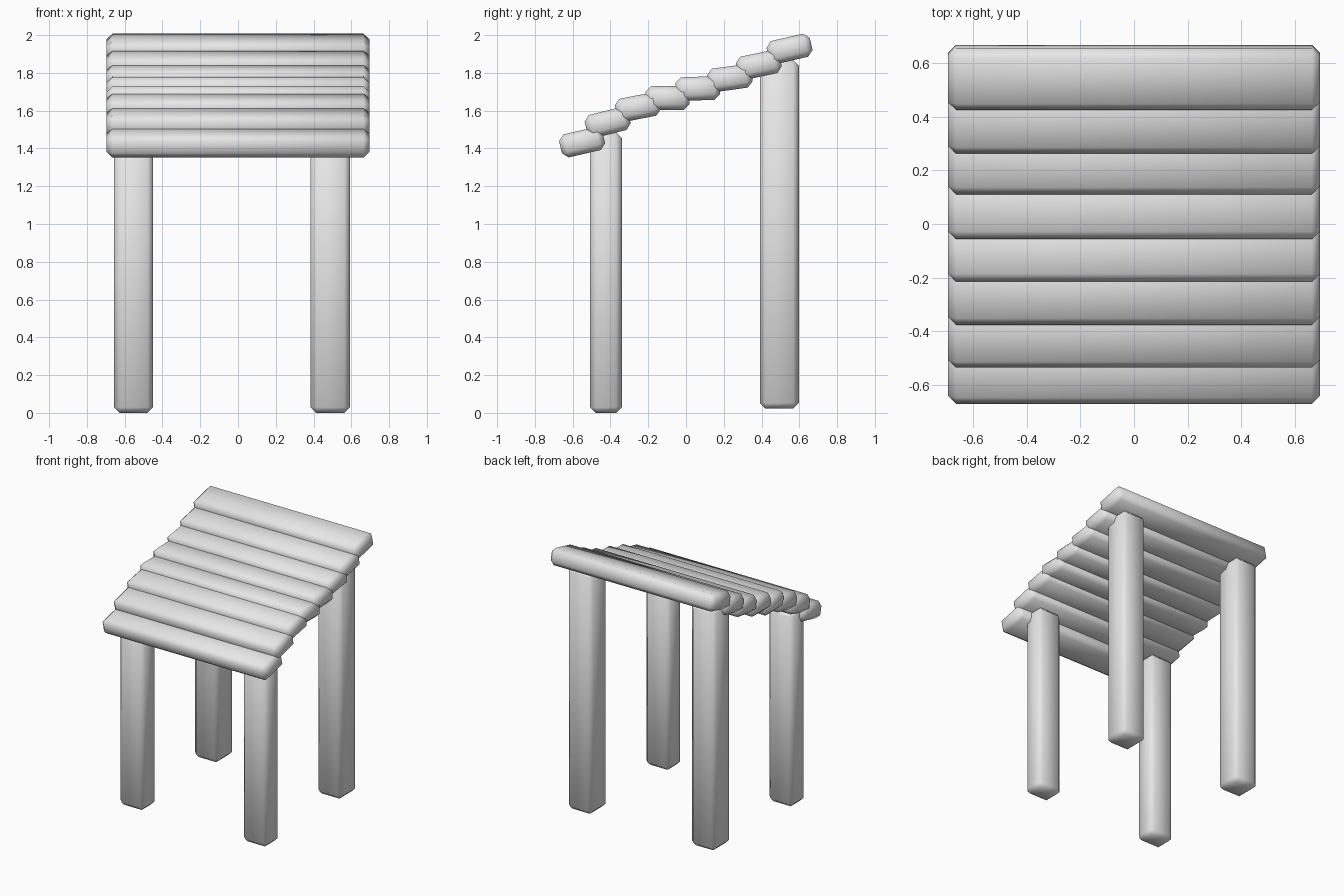
import bpy
import math

cube = bpy.data.objects.get("Cube")
if cube:
    bpy.data.objects.remove(cube, do_unlink=True)

grey = bpy.data.materials.new("plain_grey")
grey.use_nodes = True
grey.diffuse_color = (0.8, 0.8, 0.8, 1)
grey.node_tree.nodes["Principled BSDF"].inputs["Base Color"].default_value = (0.8, 0.8, 0.8, 1)


def beam(name, center, size, tilt=0):
    """Chamfered, smooth-shaded wooden beam."""
    bpy.ops.mesh.primitive_cube_add(size=1, location=center)
    ob = bpy.context.object
    ob.name = name
    ob.scale = size
    bpy.ops.object.transform_apply(location=False, rotation=False, scale=True)
    ob.rotation_euler.x = math.radians(tilt)
    bevel = ob.modifiers.new("chamfer", 'BEVEL')
    bevel.width = 0.03
    bevel.segments = 1
    bevel.limit_method = 'NONE'
    ob.data.materials.append(grey)
    bpy.ops.object.shade_smooth()
    return ob


# Overlapping slats, front to back: y, z, tilt in degrees
slats = [(-0.55, 1.433, 13), (-0.415, 1.537, 14), (-0.255, 1.618, 11), (-0.098, 1.667, 0),
         (0.062, 1.717, 2), (0.232, 1.772, 8), (0.385, 1.842, 12), (0.548, 1.927, 13)]
for i, (y, z, tilt) in enumerate(slats, 1):
    beam(f"slat_{i}", (0, y, z), (1.39, 0.235, 0.125), tilt)

# Legs: short pair at the front, tall pair at the back
for side, x in (("right", -0.553), ("left", 0.489)):
    for end, y, depth, bottom, top in (("front", -0.424, 0.168, 0, 1.485),
                                       ("back", 0.494, 0.206, 0.022, 1.87)):
        beam(f"{end}_{side}_leg", (x, y, (bottom + top) / 2), (0.208, depth, top - bottom))
